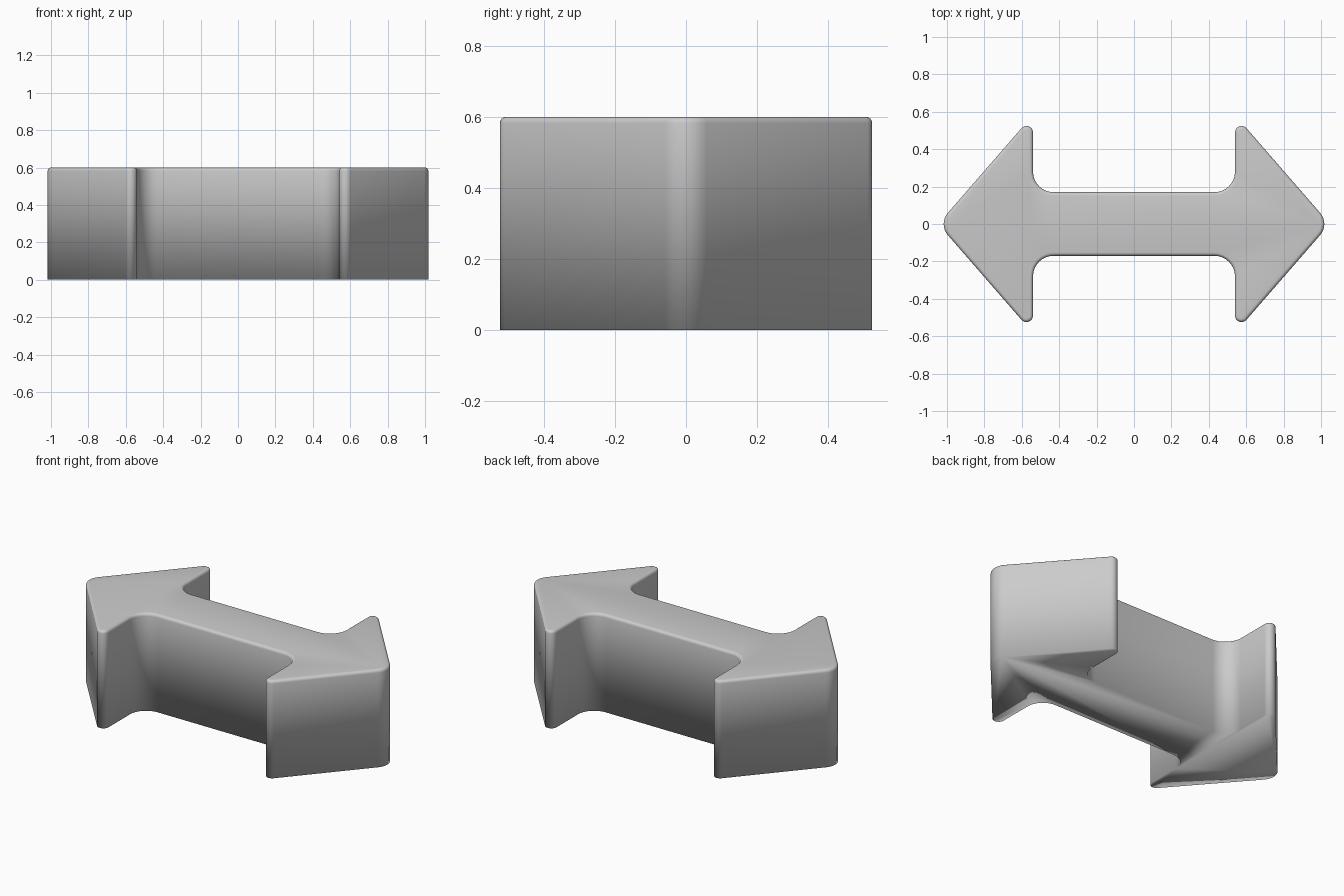
import bpy, bmesh, math
from mathutils import Vector

if "Cube" in bpy.data.objects:
    bpy.data.objects.remove(bpy.data.objects["Cube"])

HEIGHT, BEVEL = 0.6, 0.018


def fillet(prev, cur, nxt, r, steps=8):
    """Points of an arc of radius r rounding the corner cur."""
    a, b = (prev - cur).normalized(), (nxt - cur).normalized()
    half = a.angle(b) / 2
    centre = cur + (a + b).normalized() * (r / math.sin(half))
    t = r / math.tan(half)
    s, e = cur + a * t - centre, cur + b * t - centre
    sweep = s.angle(e)
    pts = []
    for i in range(steps + 1):
        f = i / steps
        pts.append(centre + (s * math.sin((1 - f) * sweep) + e * math.sin(f * sweep)) / math.sin(sweep))
    return pts


# Outline corners (x, y, rounding radius): tip, barb, inner corner, mirrored around
tip, barb, inner = (1.047, 0, 0.09), (0.54, 0.583, 0.035), (0.54, 0.17, 0.11)
quarter = [barb, inner]
back = quarter + [(-x, y, r) for x, y, r in reversed(quarter)]
front = [(-x, -y, r) for x, y, r in back]
corners = [tip] + back + [(-tip[0], 0, tip[2])] + front

outline = []
n = len(corners)
for i in range(n):
    p, c, q = (Vector(corners[k % n][:2]) for k in (i - 1, i, i + 1))
    outline += fillet(p, c, q, corners[i][2])

# Extruded double arrow with a softened top rim
bm = bmesh.new()
base = bm.faces.new([bm.verts.new((p.x, p.y, 0)) for p in outline])
ext = bmesh.ops.extrude_face_region(bm, geom=[base], use_keep_orig=True)
top = [v for v in ext["geom"] if isinstance(v, bmesh.types.BMVert)]
bmesh.ops.translate(bm, verts=top, vec=(0, 0, HEIGHT))
bmesh.ops.recalc_face_normals(bm, faces=bm.faces)
rim = [e for e in bm.edges if all(v.co.z > HEIGHT - 1e-4 for v in e.verts)]
bmesh.ops.bevel(bm, geom=rim, offset=BEVEL, offset_type='OFFSET', segments=4,
                profile=0.5, affect='EDGES')
bmesh.ops.recalc_face_normals(bm, faces=bm.faces)
for f in bm.faces:
    f.smooth = True

mesh = bpy.data.meshes.new("double_arrow")
bm.to_mesh(mesh)
bm.free()
arrow = bpy.data.objects.new("double_arrow", mesh)
bpy.context.collection.objects.link(arrow)
